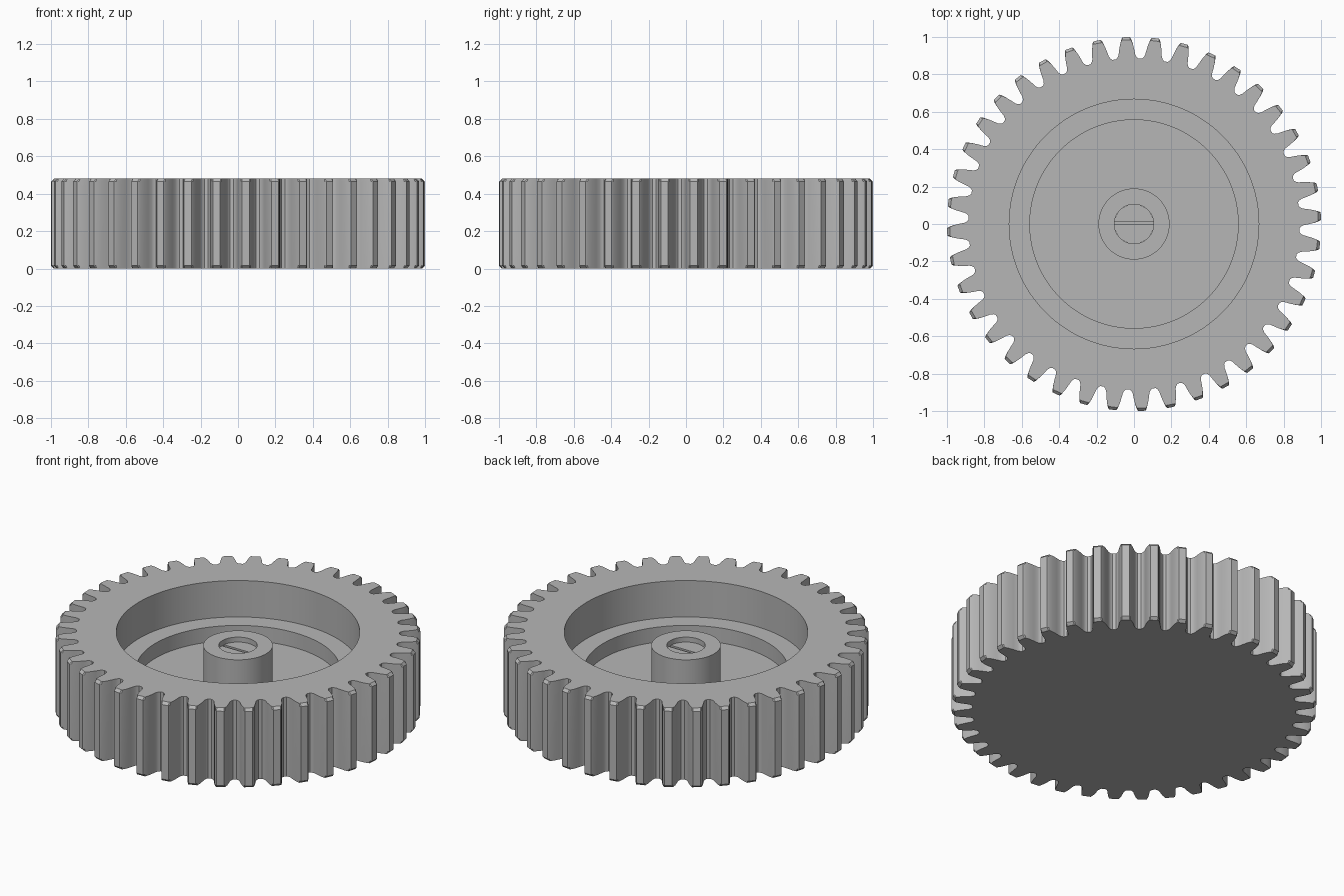
import bpy, bmesh, math
from math import sin, cos, pi, radians

cube = bpy.data.objects.get("Cube")
if cube:
    bpy.data.objects.remove(cube, do_unlink=True)

grey = bpy.data.materials.new("plain grey")
grey.use_nodes = True
colour = (0.47, 0.47, 0.47, 1)
grey.diffuse_color = colour
grey.node_tree.nodes["Principled BSDF"].inputs["Base Color"].default_value = colour

TEETH = 40
OFFSET = radians(2.4)
HEIGHT = 0.48
CHAMFER = 0.015

# One tooth flank, from root to tip: (radius, half width)
FLANK = [(0.885, 0.060), (0.892, 0.052), (0.905, 0.045), (0.93, 0.041),
         (0.96, 0.035), (0.99, 0.026), (1.0, 0.020)]


def finish(name, bm):
    bmesh.ops.recalc_face_normals(bm, faces=bm.faces)
    mesh = bpy.data.meshes.new(name)
    bm.to_mesh(mesh)
    bm.free()
    obj = bpy.data.objects.new(name, mesh)
    bpy.context.collection.objects.link(obj)
    mesh.materials.append(grey)
    bpy.ops.object.select_all(action='DESELECT')
    obj.select_set(True)
    bpy.context.view_layer.objects.active = obj
    bpy.ops.object.shade_smooth_by_angle(angle=radians(30))
    return obj


# Tooth outline as (angle, radius) pairs all the way round
outline = []
for i in range(TEETH):
    middle = OFFSET + i * 2 * pi / TEETH
    outline += [(middle - w / r, r) for r, w in FLANK]
    outline += [(middle + w / r, r) for r, w in reversed(FLANK)]


def toothed(limit, z):
    return [(min(r, limit) * cos(a), min(r, limit) * sin(a), z) for a, r in outline]


def circle(radius, z):
    return [(radius * cos(a), radius * sin(a), z) for a, _ in outline]


# Gear body: toothed rim with chamfered tips, stepped recess, bored hub
LEDGE, FLOOR, HUB_TOP, BORE = 0.26, 0.17, 0.40, 0.33
rings = [toothed(1 - CHAMFER, 0), toothed(1, CHAMFER),
         toothed(1, HEIGHT - CHAMFER), toothed(1 - CHAMFER, HEIGHT),
         circle(0.667, HEIGHT), circle(0.667, LEDGE),
         circle(0.557, LEDGE), circle(0.557, FLOOR),
         circle(0.19, FLOOR), circle(0.19, HUB_TOP),
         circle(0.105, HUB_TOP), circle(0.105, BORE)]
bm = bmesh.new()
loops = [[bm.verts.new(p) for p in ring] for ring in rings]
count = len(outline)
for low, high in zip(loops, loops[1:]):
    for i in range(count):
        j = (i + 1) % count
        bm.faces.new((low[i], low[j], high[j], high[i]))
bm.faces.new(loops[0])
bm.faces.new(loops[-1])
finish("gear_body", bm)

# Shaft end: two half discs in the bore with a slot between them
SLOT_Y, SLOT_HALF, SHAFT_R, SHAFT_TOP = 0.005, 0.009, 0.105, 0.37
for name, side in (("shaft_half_back", 1), ("shaft_half_front", -1)):
    chord = SLOT_Y + side * SLOT_HALF
    start = math.asin(side * chord / SHAFT_R)
    bm = bmesh.new()
    arc = []
    for k in range(33):
        a = start + (pi - 2 * start) * k / 32
        arc.append(bm.verts.new((SHAFT_R * cos(a), side * SHAFT_R * sin(a), BORE)))
    base = bm.faces.new(arc)
    solid = bmesh.ops.extrude_face_region(bm, geom=[base], use_keep_orig=True)
    top = [v for v in solid["geom"] if isinstance(v, bmesh.types.BMVert)]
    bmesh.ops.translate(bm, verts=top, vec=(0, 0, SHAFT_TOP - BORE))
    finish(name, bm)
